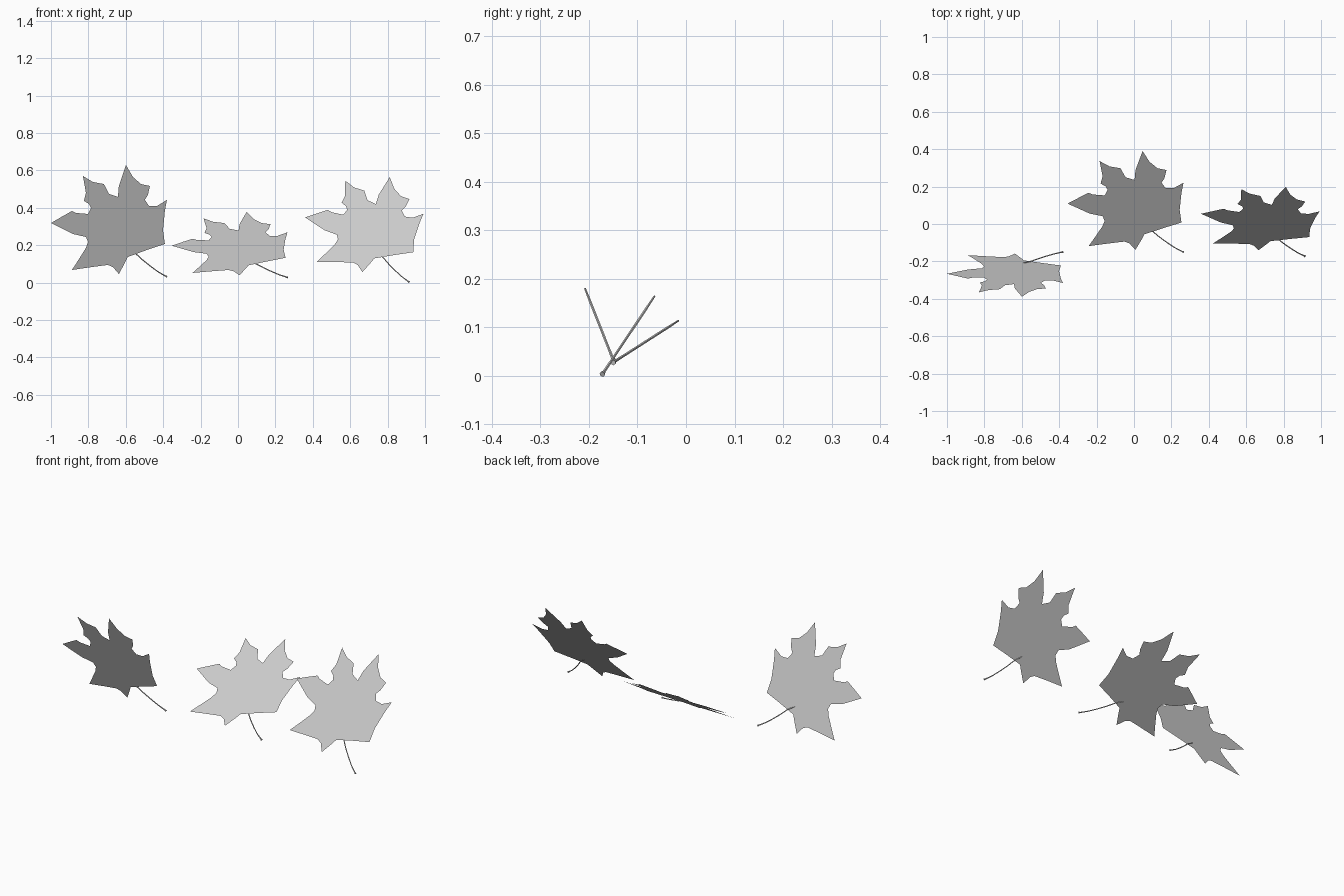
import bpy, bmesh, math
from mathutils import Vector, Matrix

if "Cube" in bpy.data.objects:
    bpy.data.objects.remove(bpy.data.objects["Cube"])

grey = bpy.data.materials.new("light grey")
grey.diffuse_color = (0.6, 0.6, 0.6, 1)
grey.use_nodes = True
grey.node_tree.nodes["Principled BSDF"].inputs["Base Color"].default_value = grey.diffuse_color

# Leaf outline in its own plane, measured from the end of the stem
OUTLINE = [
    (-.62, .31), (-.556, .35), (-.508, .379), (-.487, .368), (-.422, .362),
    (-.406, .397), (-.417, .42), (-.444, .437), (-.433, .483), (-.449, .58),
    (-.396, .546), (-.337, .534), (-.31, .477), (-.262, .46), (-.257, .523),
    (-.219, .644), (-.182, .575), (-.139, .534), (-.091, .523), (-.102, .471),
    (-.118, .443), (-.096, .408), (-.053, .408), (0, .443), (-.011, .379),
    (-.021, .27), (-.011, .19), (-.107, .155), (-.209, .115), (-.225, .08),
    (-.257, .017), (-.289, .057), (-.316, .069), (-.401, .057), (-.508, .04),
    (-.47, .103), (-.433, .167), (-.422, .201), (-.433, .23), (-.503, .247)]

# Stem path with thickness, running along the back of the blade
STEM = [(-.209, .16, .002), (-.166, .132, .003), (-.128, .095, .003),
        (-.091, .063, .003), (-.048, .029, .003), (-.008, .004, .0035),
        (0, 0, .006)]


def blade(name, frame):
    bm = bmesh.new()
    face = bm.faces.new([bm.verts.new((u, v, 0)) for u, v in reversed(OUTLINE)])
    face.normal_update()
    if face.normal.z < 0:
        face.normal_flip()
    bmesh.ops.triangulate(bm, faces=[face])
    mesh = bpy.data.meshes.new(name)
    bm.to_mesh(mesh)
    bm.free()
    mesh.materials.append(grey)
    ob = bpy.data.objects.new(name, mesh)
    ob.matrix_world = frame
    bpy.context.collection.objects.link(ob)


def stem(name, frame):
    curve = bpy.data.curves.new(name, 'CURVE')
    curve.dimensions = '3D'
    curve.bevel_depth = 1
    curve.bevel_resolution = 1
    curve.use_fill_caps = True
    spline = curve.splines.new('POLY')
    spline.points.add(len(STEM) - 1)
    for p, (u, v, r) in zip(spline.points, STEM):
        p.co = (u, v, -.003, 1)
        p.radius = r
    curve.materials.append(grey)
    ob = bpy.data.objects.new(name, curve)
    ob.matrix_world = frame
    bpy.context.collection.objects.link(ob)
    bpy.ops.object.select_all(action='DESELECT')
    ob.select_set(True)
    bpy.context.view_layer.objects.active = ob
    bpy.ops.object.convert(target='MESH')
    bpy.ops.object.shade_smooth_by_angle(angle=math.radians(50))


# Three leaves: stem end, tilt direction (y, z) and turn within the plane
LEAVES = [("left", (-.38, -.152, .03), (-.368, .930), 0),
          ("middle", (.265, -.152, .03), (.842, .539), 0),
          ("right", (.915, -.175, .005), (.556, .831), -10)]

for side, origin, (vy, vz), turn in LEAVES:
    tilt = math.atan2(vz, vy)
    frame = (Matrix.Translation(Vector(origin)) @ Matrix.Rotation(tilt, 4, 'X')
             @ Matrix.Rotation(math.radians(turn), 4, 'Z'))
    blade(side + "_leaf_blade", frame)
    stem(side + "_leaf_stem", frame)
